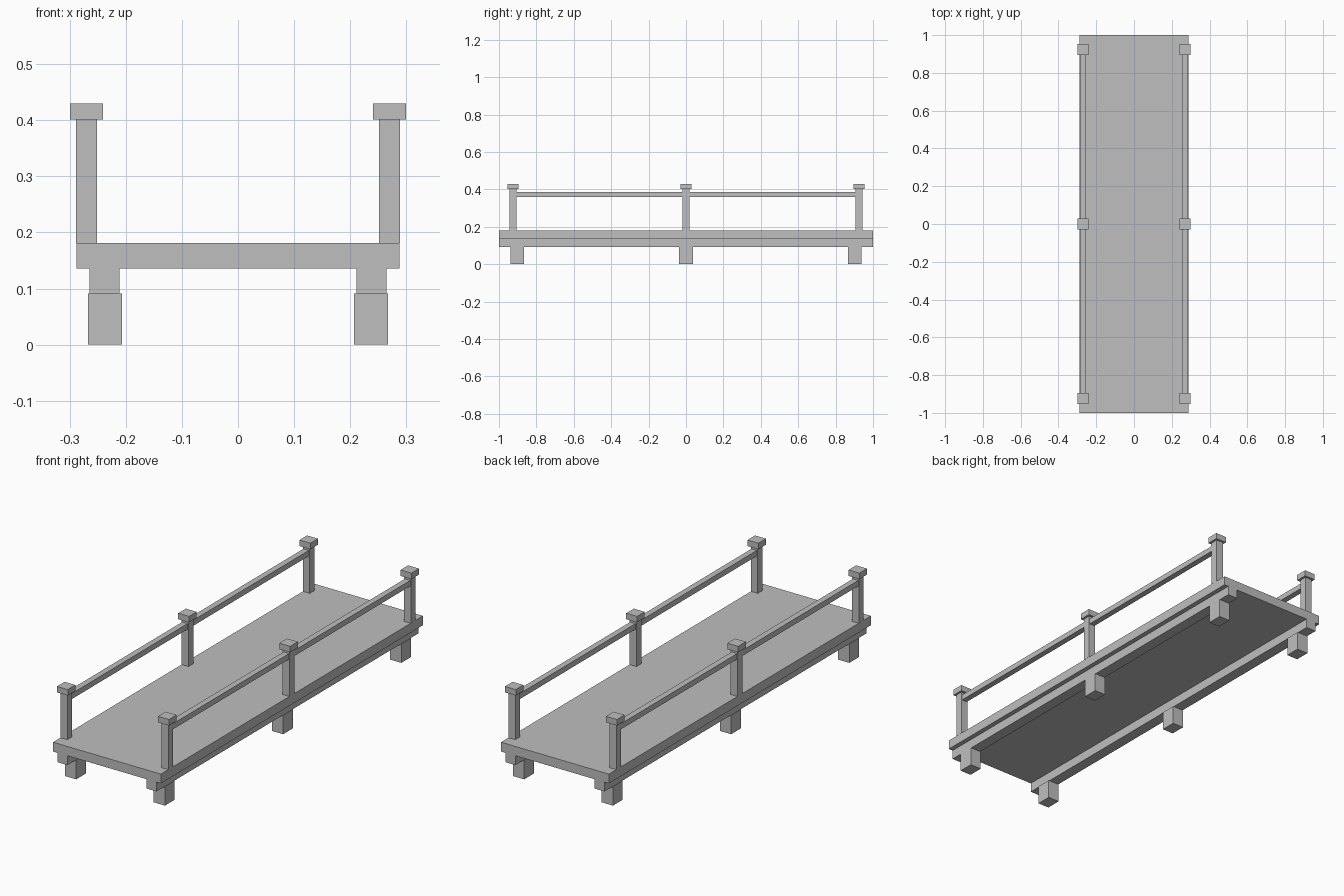
import bpy

cube = bpy.data.objects.get("Cube")
if cube:
    bpy.data.objects.remove(cube, do_unlink=True)

grey = bpy.data.materials.new("plain grey")
grey.use_nodes = True
grey.diffuse_color = (0.52, 0.52, 0.52, 1)
bsdf = next(n for n in grey.node_tree.nodes if n.type == 'BSDF_PRINCIPLED')
bsdf.inputs["Base Color"].default_value = grey.diffuse_color


def box(name, x, y, z):
    """Box from (min, max) ranges on each axis."""
    bpy.ops.mesh.primitive_cube_add(size=1, location=[(a + b) / 2 for a, b in (x, y, z)])
    ob = bpy.context.object
    ob.name = name
    for v in ob.data.vertices:
        v.co = [c * (b - a) for c, (a, b) in zip(v.co, (x, y, z))]
    ob.data.materials.append(grey)
    return ob


def around(c, half):
    return (c - half, c + half)


# Heights where the parts meet
LEG_TOP, DECK_BOTTOM, DECK_TOP, POST_TOP, CAP_TOP = 0.091, 0.136, 0.181, 0.401, 0.43
POST_Y, LEG_Y = 0.925, 0.902

# Walkway deck
box("deck", (-0.288, 0.288), (-1, 1), (DECK_BOTTOM, DECK_TOP))

for side, s in (("left", 1), ("right", -1)):
    # Long beam under the deck
    box(f"{side}_beam", around(0.238 * s, 0.027), (-1, 1), (LEG_TOP, DECK_BOTTOM))

    for place, t in (("front", -1), ("middle", 0), ("back", 1)):
        # Short legs, capped railing posts
        box(f"{side}_{place}_leg", around(0.237 * s, 0.03),
            around(LEG_Y * t, 0.037), (0, LEG_TOP))
        box(f"{side}_{place}_post", around(0.27 * s, 0.0185),
            around(POST_Y * t, 0.0185), (DECK_TOP, POST_TOP))
        box(f"{side}_{place}_post_cap", around(0.27 * s, 0.029),
            around(POST_Y * t, 0.029), (POST_TOP, CAP_TOP))

    # Handrails spanning between posts
    for place, t in (("front", -1), ("back", 1)):
        box(f"{side}_{place}_handrail", around(0.271 * s, 0.0145),
            around(POST_Y / 2 * t, POST_Y / 2 - 0.0185), (0.36, 0.387))
